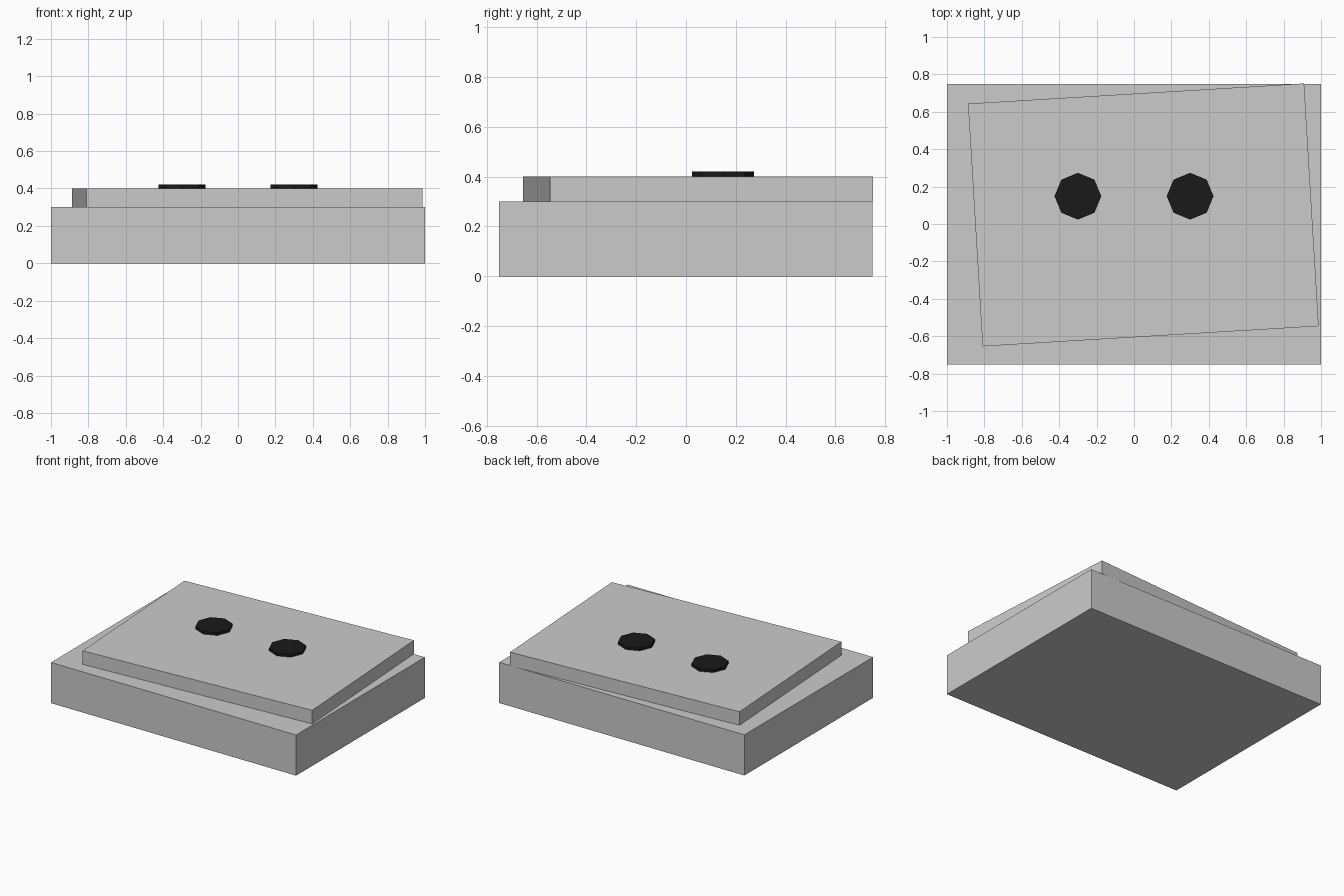
import bpy

if "Cube" in bpy.data.objects:
    bpy.data.objects.remove(bpy.data.objects["Cube"])

Y_SHIFT = -0.0014  # keeps the whole model centred on y


def box(name, center, size, turn=0.0):
    bpy.ops.mesh.primitive_cube_add(size=1, location=center, rotation=(0, 0, turn))
    ob = bpy.context.object
    ob.name = name
    ob.scale = size
    return ob


# Base slab with a slightly turned, thinner slab on top
box("base_slab", (0, Y_SHIFT, 0.15), (2.0, 1.5, 0.3))
box("top_slab", (0.05, 0.05 + Y_SHIFT, 0.35), (1.8, 1.3, 0.1), turn=0.06)

# Black eight-sided discs
black = bpy.data.materials.new("black")
black.diffuse_color = (0.01, 0.01, 0.01, 1)
black.use_nodes = True
black.node_tree.nodes["Principled BSDF"].inputs["Base Color"].default_value = black.diffuse_color
for side, x in (("left", -0.3), ("right", 0.3)):
    bpy.ops.mesh.primitive_cylinder_add(vertices=8, radius=0.125, depth=0.02,
                                        location=(x, 0.15 + Y_SHIFT, 0.41))
    disc = bpy.context.object
    disc.name = side + "_disc"
    disc.data.materials.append(black)
